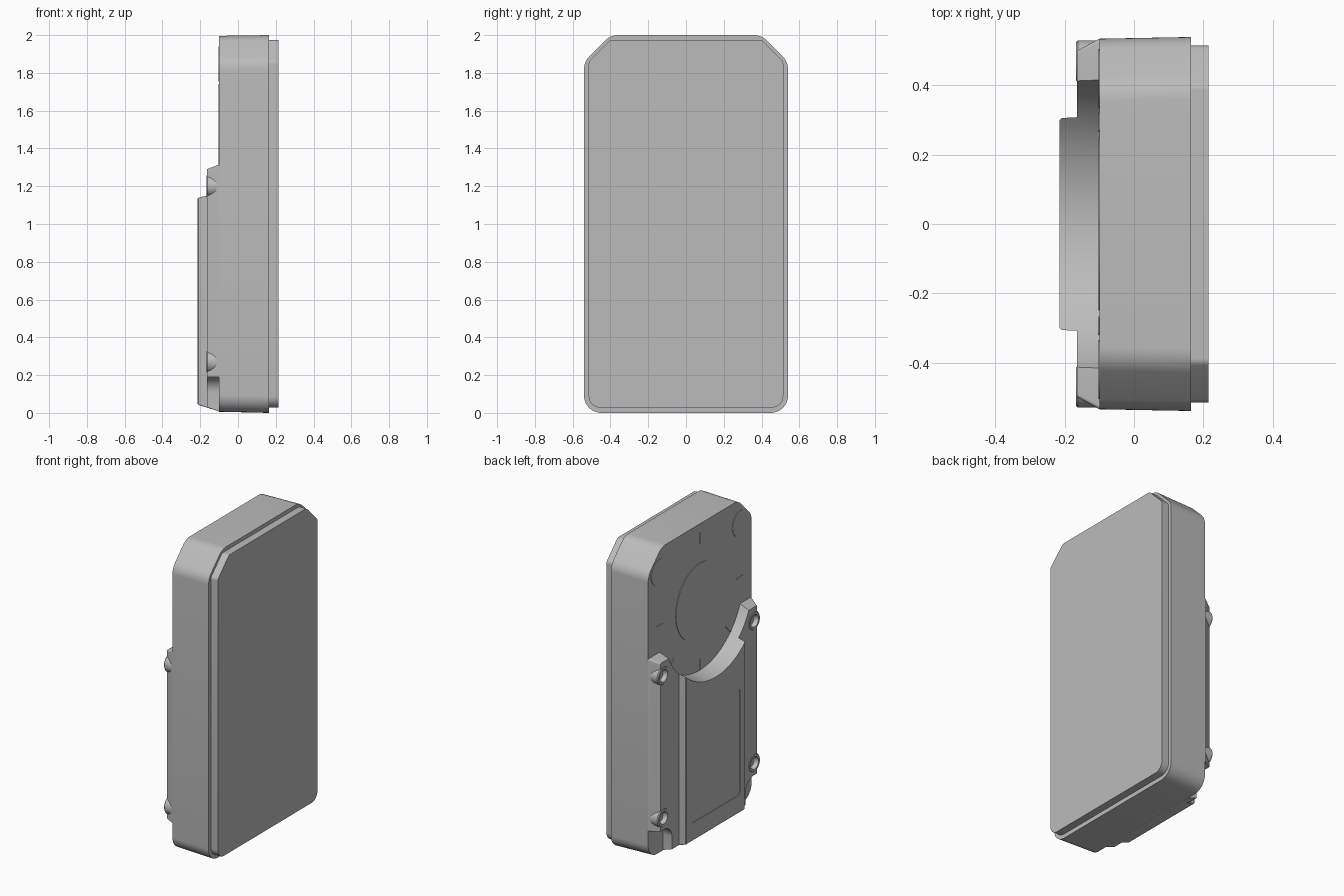
import bpy, bmesh, math
from mathutils import Vector, Matrix

cube = bpy.data.objects.get("Cube")
if cube:
    bpy.data.objects.remove(cube, do_unlink=True)

grey = bpy.data.materials.new("plain grey")
grey.use_nodes = True
colour = (0.5, 0.5, 0.5, 1)
grey.diffuse_color = colour
grey.node_tree.nodes["Principled BSDF"].inputs["Base Color"].default_value = colour


def rounded(points, steps=6):
    """Fillet each (y, z, radius) corner of a polygon."""
    out = []
    for i, (y, z, r) in enumerate(points):
        p = Vector((y, z))
        a = (Vector(points[i - 1][:2]) - p).normalized()
        b = (Vector(points[(i + 1) % len(points)][:2]) - p).normalized()
        t = r / math.tan(a.angle(b) / 2)
        start, end = p + a * t, p + b * t
        centre = p + (a + b).normalized() * (r / math.sin(a.angle(b) / 2))
        for k in range(steps + 1):
            d = start.lerp(end, k / steps) - centre
            out.append(centre + d.normalized() * r)
    return out


def box_outline(half, low, high, r_low, r_high):
    return rounded([(-half, low, r_low), (half, low, r_low),
                    (half, high, r_high), (-half, high, r_high)])


def circle(y, z, r, n=64):
    return [Vector((y + r * math.cos(2 * math.pi * k / n),
                    z + r * math.sin(2 * math.pi * k / n))) for k in range(n)]


def loft(name, sections):
    """Join matching outlines placed at successive x positions, capped at both ends."""
    bm = bmesh.new()
    rings = [[bm.verts.new((x, p[0], p[1])) for p in pts] for x, pts in sections]
    for a, b in zip(rings, rings[1:]):
        for i in range(len(a)):
            bm.faces.new((a[i - 1], a[i], b[i], b[i - 1]))
    bm.faces.new(rings[0])
    bm.faces.new(rings[-1])
    bmesh.ops.recalc_face_normals(bm, faces=bm.faces)
    mesh = bpy.data.meshes.new(name)
    bm.to_mesh(mesh)
    bm.free()
    obj = bpy.data.objects.new(name, mesh)
    bpy.context.collection.objects.link(obj)
    mesh.materials.append(grey)
    return obj


def activate(obj):
    bpy.ops.object.select_all(action="DESELECT")
    obj.select_set(True)
    bpy.context.view_layer.objects.active = obj


def cut(obj, cutter, keep=False):
    activate(obj)
    mod = obj.modifiers.new("cut", "BOOLEAN")
    mod.operation, mod.solver, mod.object = "DIFFERENCE", "EXACT", cutter
    bpy.ops.object.modifier_apply(modifier=mod.name)
    if not keep:
        bpy.data.objects.remove(cutter, do_unlink=True)


BACK, PAD, PANEL = -0.10, -0.165, -0.215
SCOOP_Z = 1.49


# Main slab and front plate, both with chamfered top corners
def slab_outline(half, low, high, chamfer, r_low, r_top):
    return rounded([(-half, low, r_low), (half, low, r_low),
                    (half, high - chamfer, r_top), (half - chamfer, high, r_top),
                    (chamfer - half, high, r_top), (-half, high - chamfer, r_top)])


loft("main_body", [(BACK, slab_outline(0.535, 0.006, 1.996, 0.14, 0.09, 0.1)),
                   (0.165, slab_outline(0.54, 0, 2, 0.14, 0.09, 0.1))])
loft("front_plate", [(0.16, slab_outline(0.515, 0.028, 1.975, 0.115, 0.06, 0.03)),
                     (0.215, slab_outline(0.515, 0.028, 1.975, 0.115, 0.06, 0.03))])

# Raised back pad and the central panel standing on it
pad = loft("back_pad", [(BACK, box_outline(0.535, 0.008, 1.315, 0.09, 0.01)),
                        (PAD, box_outline(0.5, 0.03, 1.29, 0.08, 0.01))])
panel = loft("back_panel", [(BACK, box_outline(0.312, 0.008, 1.3, 0.005, 0.005)),
                            (PANEL + 0.006, box_outline(0.306, 0.042, 1.3, 0.005, 0.005)),
                            (PANEL, box_outline(0.3, 0.048, 1.3, 0.005, 0.005))])

# Round scoop through pad and panel
scoop = loft("scoop_cutter", [(-0.09, circle(0, SCOOP_Z, 0.45, 96)),
                              (-0.25, circle(0, SCOOP_Z, 0.47, 96))])
cut(pad, scoop, keep=True)
cut(panel, scoop)

# Shallow rounded recess in the panel
cut(panel, loft("recess_cutter", [(-0.25, box_outline(0.25, 0.16, 0.855, 0.02, 0.02)),
                                  (PANEL + 0.004, box_outline(0.25, 0.16, 0.855, 0.02, 0.02))]))

for side, label in ((1, "left"), (-1, "right")):
    # Lower corner notch
    notch = rounded([(side * 0.38, -0.2, 0.01), (side * 0.7, -0.2, 0.01),
                     (side * 0.7, 0.19, 0.01), (side * 0.38, 0.19, 0.08)])
    cut(pad, loft("notch_cutter", [(-0.25, notch), (-0.09, notch)]))
    # Screw bosses with sunken centres
    for z, level in ((1.2, "upper"), (0.27, "lower")):
        y = side * 0.47
        cut(pad, loft("hole_cutter", [(-0.25, circle(y, z, 0.052, 32)),
                                      (-0.11, circle(y, z, 0.052, 32))]))
        loft(f"{level}_{label}_boss",
             [(x, circle(y, z, r, 32)) for x, r in
              ((BACK, 0.06), (-0.162, 0.06), (-0.168, 0.054), (-0.168, 0.04), (-0.14, 0.034))])
    # Faint corner discs
    loft(f"corner_disc_{label}", [(BACK + 0.01, circle(side * 0.42, 1.84, 0.085, 32)),
                                  (BACK - 0.003, circle(side * 0.42, 1.84, 0.085, 32))])

# Faint centre disc and radial tick marks on the upper back
loft("centre_disc", [(BACK + 0.01, circle(0, SCOOP_Z, 0.25)),
                     (BACK - 0.003, circle(0, SCOOP_Z, 0.25))])
for i, degrees in enumerate((0, 90, 180, 225, 270, 315)):
    turn = Matrix.Rotation(math.radians(degrees), 2)
    tick = [turn @ Vector(p) + Vector((0, SCOOP_Z))
            for p in ((0.38, -0.004), (0.45, -0.004), (0.45, 0.004), (0.38, 0.004))]
    loft(f"tick_{i + 1}", [(BACK + 0.01, tick), (BACK - 0.003, tick)])

# Smooth curved walls, keep edges crisp
for obj in bpy.context.scene.objects:
    if obj.type == "MESH":
        activate(obj)
        bpy.ops.object.shade_smooth_by_angle(angle=math.radians(25))
